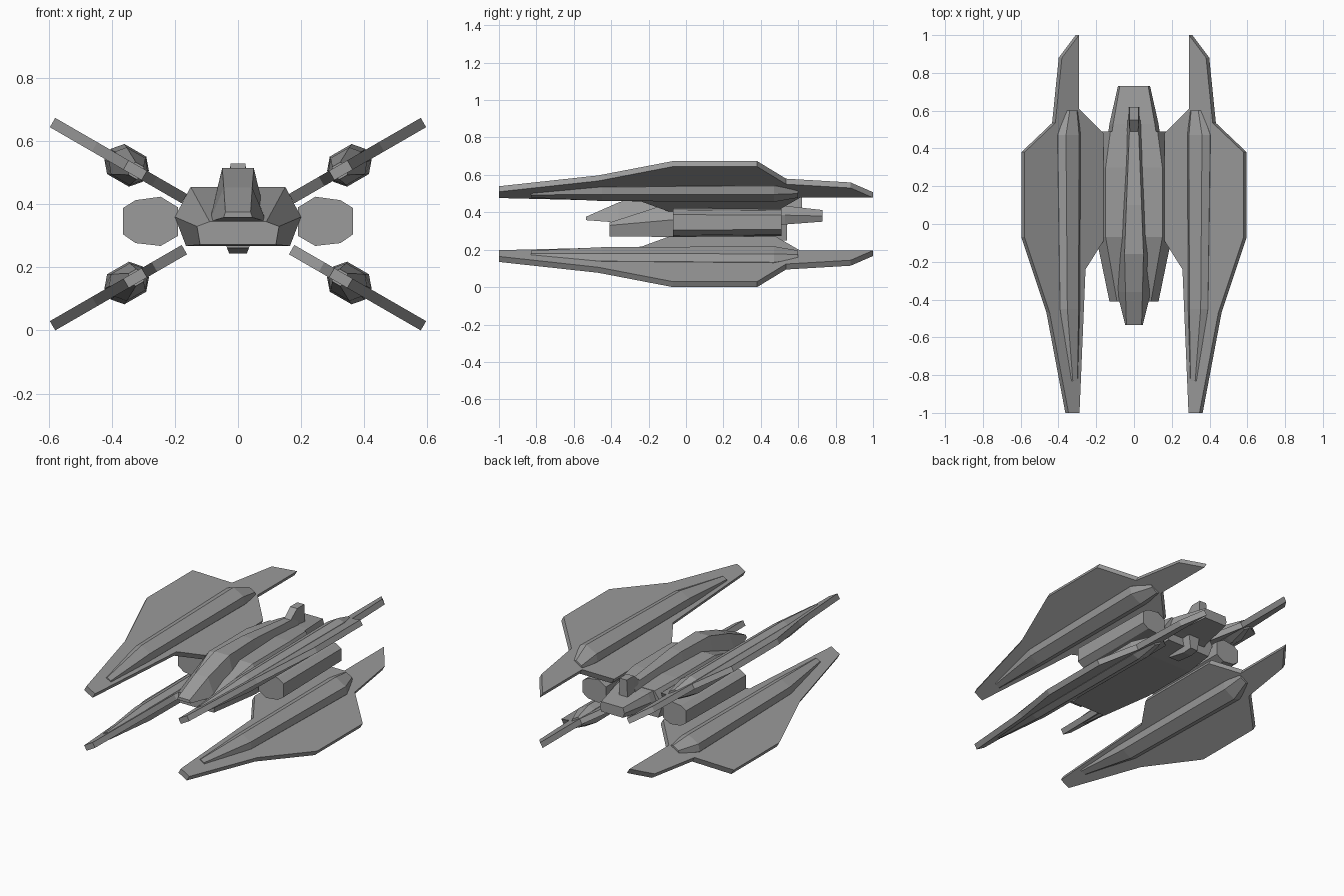
import bpy, bmesh, math

cube = bpy.data.objects.get("Cube")
if cube:
    bpy.data.objects.remove(cube, do_unlink=True)

grey = bpy.data.materials.new("hull_grey")
grey.use_nodes = True
grey.diffuse_color = (0.33, 0.33, 0.33, 1)
grey.node_tree.nodes["Principled BSDF"].inputs["Base Color"].default_value = (0.33, 0.33, 0.33, 1)

MID = 0.337                    # height of the wing crossing
COS, SIN = math.cos(math.radians(30)), math.sin(math.radians(30))


def loft(name, rings):
    """Skin a list of equal-sized closed rings and cap both ends."""
    bm = bmesh.new()
    loops = [[bm.verts.new(p) for p in ring] for ring in rings]
    n = len(loops[0])
    for a, b in zip(loops, loops[1:]):
        for i in range(n):
            j = (i + 1) % n
            bm.faces.new((a[i], a[j], b[j], b[i]))
    bm.faces.new(loops[0])
    bm.faces.new(loops[-1])
    bmesh.ops.recalc_face_normals(bm, faces=bm.faces)
    mesh = bpy.data.meshes.new(name)
    bm.to_mesh(mesh)
    bm.free()
    mesh.materials.append(grey)
    obj = bpy.data.objects.new(name, mesh)
    bpy.context.collection.objects.link(obj)
    return obj


def symmetric(name, sections):
    """Loft sections given as (y, [(half width, z), ...] from top to bottom)."""
    rings = []
    for y, side in sections:
        right = [(x, y, z) for x, z in side]
        left = [(-x, y, z) for x, z in reversed(side)]
        rings.append(right + left)
    return loft(name, rings)


def on_wing(x, y, du, w, sx, sz):
    """Point on a wing: x is read in plan, du along the span, w off the plane."""
    u = (x - 0.03) / COS + du
    return (sx * (0.03 + u * COS - w * SIN), y, MID + sz * (u * SIN + w * COS))


# Wing outline in plan, and pod stations (y, centre x, width scale, height scale)
outline = [(0.588, 0.38), (0.588, -0.07), (0.455, -0.47), (0.355, -1.0),
           (0.297, -1.0), (0.265, -0.24), (0.17, -0.09), (0.17, 0.48),
           (0.30, 0.61), (0.30, 1.0), (0.39, 0.88), (0.425, 0.535)]
stations = [(-0.83, 0.323, 0.36, 0.42), (-0.45, 0.348, 0.86, 0.9),
            (0.47, 0.353, 1, 1), (0.6, 0.335, 0.55, 0.5)]
octagon = [(0.07, -0.02), (0.07, 0.02), (0.04, 0.055), (-0.04, 0.055),
           (-0.07, 0.02), (-0.07, -0.02), (-0.04, -0.055), (0.04, -0.055)]

# Four wings, each with a faceted pod running through it
for sx, side in ((1, "left"), (-1, "right")):
    for sz, level in ((1, "upper"), (-1, "lower")):
        loft(f"{level}_{side}_wing",
             [[on_wing(x, y, 0, w, sx, sz) for x, y in outline] for w in (-0.017, 0.017)])
        loft(f"{level}_{side}_pod",
             [[on_wing(x, y, u * a, w * b, sx, sz) for u, w in octagon]
              for y, x, a, b in stations])

    # Side engines between the wings
    section = [(0.19, 0.30), (0.245, 0.268), (0.325, 0.277), (0.365, 0.305),
               (0.365, 0.388), (0.325, 0.413), (0.245, 0.424), (0.19, 0.39)]
    loft(f"{side}_engine",
         [[(sx * (0.27 + (x - 0.27) * s), y, 0.345 + (z - 0.345) * s) for x, z in section]
          for y, s in ((-0.07, 1), (0.51, 0.92))])

# Main hull
symmetric("hull", [
    (-0.41, [(0.09, 0.345), (0.13, 0.33), (0.12, 0.272)]),
    (-0.07, [(0.15, 0.455), (0.2, 0.36), (0.165, 0.268)]),
    (0.3, [(0.15, 0.455), (0.2, 0.36), (0.165, 0.268)]),
    (0.49, [(0.125, 0.44), (0.18, 0.36), (0.15, 0.28)])])

# Tapered tail
symmetric("tail", [
    (0.3, [(0.145, 0.45), (0.16, 0.38), (0.14, 0.3)]),
    (0.53, [(0.11, 0.435), (0.13, 0.385), (0.11, 0.335)]),
    (0.73, [(0.075, 0.412), (0.085, 0.38), (0.075, 0.35)])])

# Canopy running back into a narrow dorsal spine
symmetric("canopy", [
    (-0.535, [(0.04, 0.376), (0.046, 0.358)]),
    (-0.36, [(0.045, 0.453), (0.09, 0.345)]),
    (-0.16, [(0.05, 0.515), (0.09, 0.35)]),
    (0.1, [(0.04, 0.515), (0.065, 0.4)]),
    (0.55, [(0.022, 0.475), (0.042, 0.41)])])

# Small fins above and below the tail
symmetric("dorsal_fin", [
    (0.49, [(0.022, 0.48), (0.03, 0.42)]),
    (0.55, [(0.024, 0.53), (0.03, 0.42)]),
    (0.62, [(0.024, 0.53), (0.03, 0.425)])])
symmetric("ventral_fin", [
    (0.36, [(0.045, 0.31), (0.035, 0.262)]),
    (0.48, [(0.045, 0.33), (0.028, 0.244)]),
    (0.54, [(0.04, 0.35), (0.026, 0.25)])])
